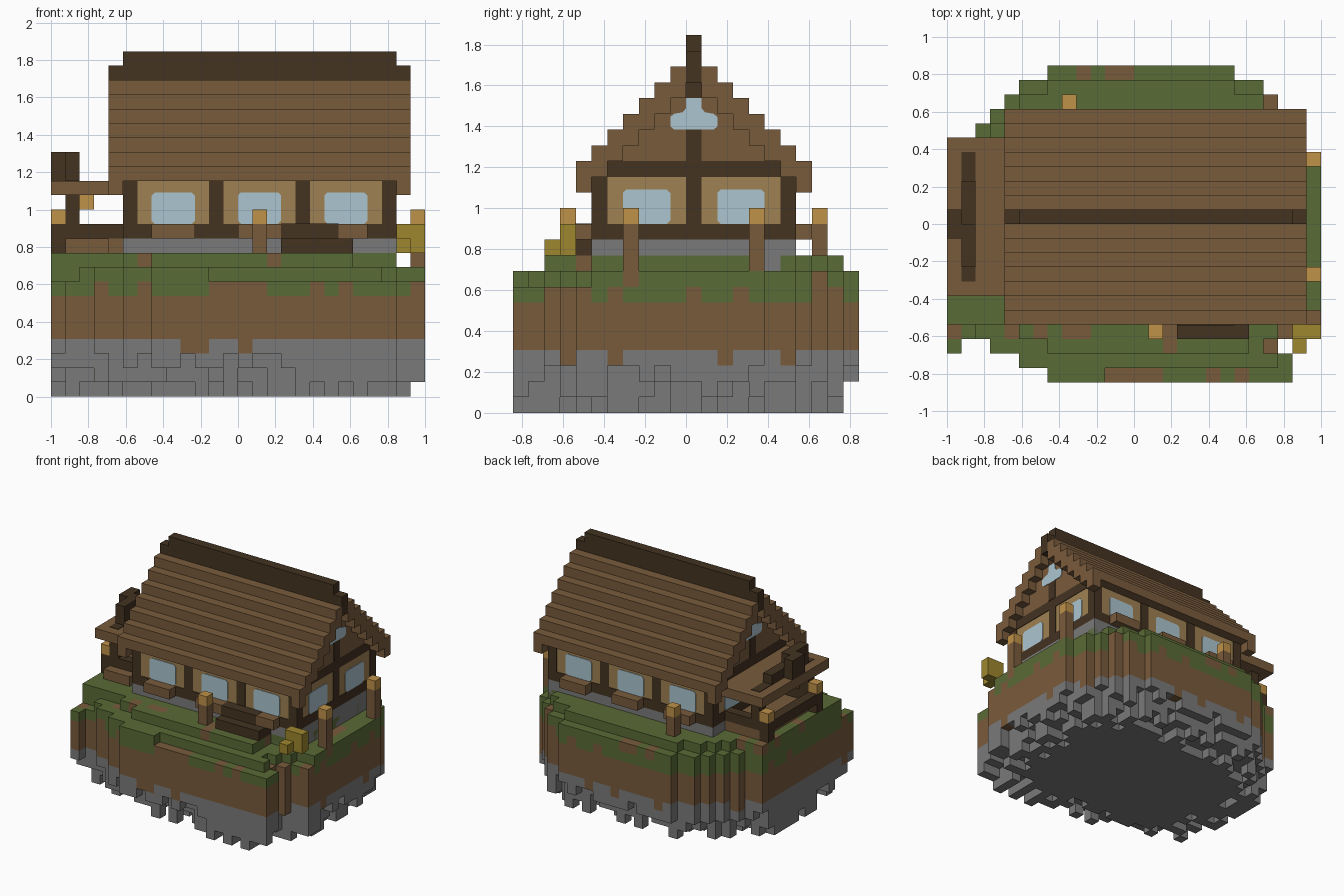
import bpy, bmesh, random

random.seed(4)
U = 1 / 13  # size of one block

cube = bpy.data.objects.get("Cube")
if cube:
    bpy.data.objects.remove(cube, do_unlink=True)


def make_material(name, rgb):
    col = [((c / 255 + 0.055) / 1.055) ** 2.4 for c in rgb] + [1]
    m = bpy.data.materials.new(name)
    m.use_nodes = True
    m.diffuse_color = col
    m.node_tree.nodes["Principled BSDF"].inputs["Base Color"].default_value = col
    return m


PALETTE = {
    "brown_wood": (121, 91, 60), "dark_wood": (67, 51, 33), "grass": (90, 107, 54),
    "stone": (122, 122, 122), "tan_plaster": (159, 129, 82), "glass": (172, 197, 208),
    "lantern_orange": (191, 146, 72), "leaf_yellow": (158, 134, 46),
}
MATS = {k: make_material(k, v) for k, v in PALETTE.items()}
KEYS = list(MATS)


def finish(name, bm, mats):
    bmesh.ops.recalc_face_normals(bm, faces=bm.faces)
    bmesh.ops.scale(bm, vec=(U, U, U), verts=bm.verts)
    me = bpy.data.meshes.new(name)
    bm.to_mesh(me)
    bm.free()
    for m in mats:
        me.materials.append(MATS[m])
    bpy.context.collection.objects.link(bpy.data.objects.new(name, me))


def boxes(name, mat, *spans):
    """Each span is x0, x1, y0, y1, z0, z1 in blocks."""
    bm = bmesh.new()
    for x0, x1, y0, y1, z0, z1 in spans:
        vs = bmesh.ops.create_cube(bm, size=1)["verts"]
        bmesh.ops.scale(bm, vec=(x1 - x0, y1 - y0, z1 - z0), verts=vs)
        bmesh.ops.translate(bm, vec=((x0 + x1) / 2, (y0 + y1) / 2, (z0 + z1) / 2), verts=vs)
    finish(name, bm, [mat])


def plate(name, mat, axis, pos, out, outline):
    """Thin plate with a 2D outline, standing on a wall that faces along axis."""
    bm = bmesh.new()
    place = (lambda a, z: (pos, a, z)) if axis == "x" else (lambda a, z: (a, pos, z))
    face = bm.faces.new([bm.verts.new(place(a, z)) for a, z in outline])
    ext = bmesh.ops.extrude_face_region(bm, geom=[face])["geom"]
    off = (out * 0.06, 0, 0) if axis == "x" else (0, out * 0.06, 0)
    bmesh.ops.translate(bm, vec=off, verts=[g for g in ext if isinstance(g, bmesh.types.BMVert)])
    finish(name, bm, [mat])


def pane(a0, a1, z0, z1, c=0.22):
    return [(a0 + c, z0), (a1 - c, z0), (a1, z0 + c), (a1, z1 - c),
            (a1 - c, z1), (a0 + c, z1), (a0, z1 - c), (a0, z0 + c)]


# Island: columns of blocks with a stepped grass top and tapering stone bottom
front_rows = [(-6, 11), (-8, 11), (-10, 10), (-13, 11)]
back_rows = [(-13, 12), (-11, 12), (-10, 11), (-9, 10), (-8, 9), (-6, 7)]
rows = front_rows + [(-13, 13)] * 12 + back_rows
land = {(x, j - 11) for j, (a, b) in enumerate(rows) for x in range(a, b)}
land.add((-13, -9))


def inset(x, y):
    d = 0
    while d < 4 and all((x + i * (d + 1), y + k * (d + 1)) in land
                        for i, k in ((1, 0), (-1, 0), (0, 1), (0, -1))):
        d += 1
    return d


def surface(x, y, d):
    """Height of the ground at a column."""
    if y > 5:
        return 10 if d >= 1 else 9
    if x < -9 and y >= -7:
        return 10
    if y < -6 and (x > 7 or d < 2):
        return 8 if d == 0 and (x > -3 or x < -11) else 9
    return 10 if d >= 2 else 9


def underside(x, y, d):
    """Height of the lowest stone block at a column."""
    if (4 <= x <= 8 and y < -8) or (x < -10 and -3 <= y <= 4):
        return random.choice((0, 0, 1))
    return random.choice([(1, 2, 2, 3), (0, 1, 1, 2), (0, 1, 1), (0, 0, 1), (0,)][d])


blocks = {}
for x, y in sorted(land):
    d = inset(x, y)
    top = surface(x, y, d)
    turf = random.choice((7, 7, 7, 8))
    bare = random.random() < 0.16
    rock = 3 if random.random() < 0.12 else 4
    for z in range(underside(x, y, d), top):
        kind = "stone" if z < rock else "brown_wood" if z < turf or (bare and z == top - 1) else "grass"
        blocks[x, y, z] = kind

bm = bmesh.new()
cache = {}


def corner(p):
    if p not in cache:
        cache[p] = bm.verts.new(p)
    return cache[p]


for (x, y, z), kind in blocks.items():
    for ax in range(3):
        for s in (0, 1):
            n = [x, y, z]
            n[ax] += 2 * s - 1
            if tuple(n) in blocks:
                continue
            quad = []
            for a, b in ((0, 0), (1, 0), (1, 1), (0, 1)):
                p = [x, y, z]
                p[ax] += s
                p[(ax + 1) % 3] += a
                p[(ax + 2) % 3] += b
                quad.append(corner(tuple(p)))
            f = bm.faces.new(quad if s else quad[::-1])
            f.material_index = KEYS.index(kind)
finish("island", bm, KEYS)

# House walls
e = 0.06
boxes("foundation", "stone", (-8, 11, -6, 7, 8.5, 11))
boxes("plaster_walls", "tan_plaster", (-8 + e, 11 - e, -6 + e, 7 - e, 11, 15.5))
boxes("sill_beam", "dark_wood", (-8, 11, -6, 7, 11, 12))
boxes("front_back_posts", "dark_wood",
      *[(x, x + 1, y, y + 1, 12, 15) for x in (-8, -2, 4, 10) for y in (-6, 6)])
boxes("gable_posts", "dark_wood", (-8, -7, 0, 1, 12, 15), (10, 11, 0, 1, 12, 15))
boxes("gable_beams", "dark_wood", *[(x, x + 1, -5, 6, 15, 16) for x in (-8, 10)])

# Windows and flower boxes on the long walls
for x in (-6, 0, 6):
    plate("front_window", "glass", "y", -6 + e, -1, pane(x, x + 3, 12, 14.2))
    plate("back_window", "glass", "y", 7 - e, 1, pane(x, x + 3, 12, 14.2))
    boxes("flower_boxes", "brown_wood", (x, x + 3, -7, -6, 11, 12), (x, x + 3, 7, 8, 11, 12))

# Gable ends: stepped wall, windows and dark king post
for x, wall, out in ((-8, -8, -1), (10, 11, 1)):
    boxes("gable_wall", "brown_wood",
          *[(x, x + 1, k - 5, 6 - k, 16 + k, 17 + k) for k in range(6)])
    for y in (-4, 2):
        plate("end_window", "glass", "x", wall - out * e, out, pane(y, y + 3, 12, 14.2))
    for z in (16, 20):
        plate("king_post", "dark_wood", "x", wall, out, [(0, z), (1, z), (1, z + 2), (0, z + 2)])
    plate("attic_window", "glass", "x", wall, out,
          [(-0.75, 18), (1.75, 18), (2, 18.2), (2, 18.8), (1.75, 19), (1.2, 19.1), (1, 19.35),
           (1, 20), (0, 20), (0, 19.35), (-0.2, 19.1), (-0.75, 19), (-1, 18.8), (-1, 18.2)])

# Stepped roof with thicker gable edges and a dark ridge
for k in range(7):
    top = 16 + k
    low = top - (1 if k == 0 else 2)
    sides = ((k - 7, k - 6), (7 - k, 8 - k))
    boxes("roof_step", "brown_wood", *[(-8, 11, a, b, low, top) for a, b in sides])
    boxes("roof_edge", "brown_wood",
          *[(x, x + 1, a, b, top - 2, top) for x in (-9, 11) for a, b in sides])
boxes("ridge", "dark_wood", (-9, 12, 0, 1, 21, 23), (-8, 11, 0, 1, 23, 24))

# Side porch
boxes("porch_deck", "brown_wood", (-12, -8, -4, 5, 9.9, 11), (-12, -9, -5, -4, 9.9, 11))
boxes("porch_rail", "dark_wood", (-13, -8, -4, -3, 11, 12), (-13, -8, 4, 5, 11, 12),
      (-13, -12, -3, 4, 11, 12), (-13, -12, -4, -3, 9.9, 11), (-13, -12, 4, 5, 9.9, 11))
boxes("porch_posts", "dark_wood", (-12, -11, -4, -3, 12, 14), (-12, -11, 4, 5, 12, 14))
boxes("porch_roof", "brown_wood", (-13, -8, -5, 6, 14, 15))
boxes("porch_inlay", "dark_wood", (-12, -11, -4, 5, 14.95, 15.05))
boxes("porch_ornament", "dark_wood", (-12, -11, -1, 3, 15, 16), (-12, -11, -3, 0, 15, 17),
      (-13, -12, -1, 1, 15, 17))
boxes("porch_lanterns", "lantern_orange", (-13, -12, -4, -3, 12, 13), (-13, -12, 4, 5, 12, 13),
      (-11, -10, 0, 1, 13, 14))

# Garden: lamp posts, bench and bush
for x, y in ((1, -8), (12, -4), (12, 4), (-5, 8)):
    boxes("lamp_post", "brown_wood", (x, x + 1, y, y + 1, 8.9, 12))
    boxes("lamp", "lantern_orange", (x, x + 1, y, y + 1, 12, 13))
boxes("bench", "dark_wood", (3, 8, -8, -6, 9.9, 11), (3, 7, -7.05, -6, 11, 12.02))
boxes("bush", "leaf_yellow", (11, 13, -8, -7, 10, 12), (11, 12, -9, -8, 10, 11))
